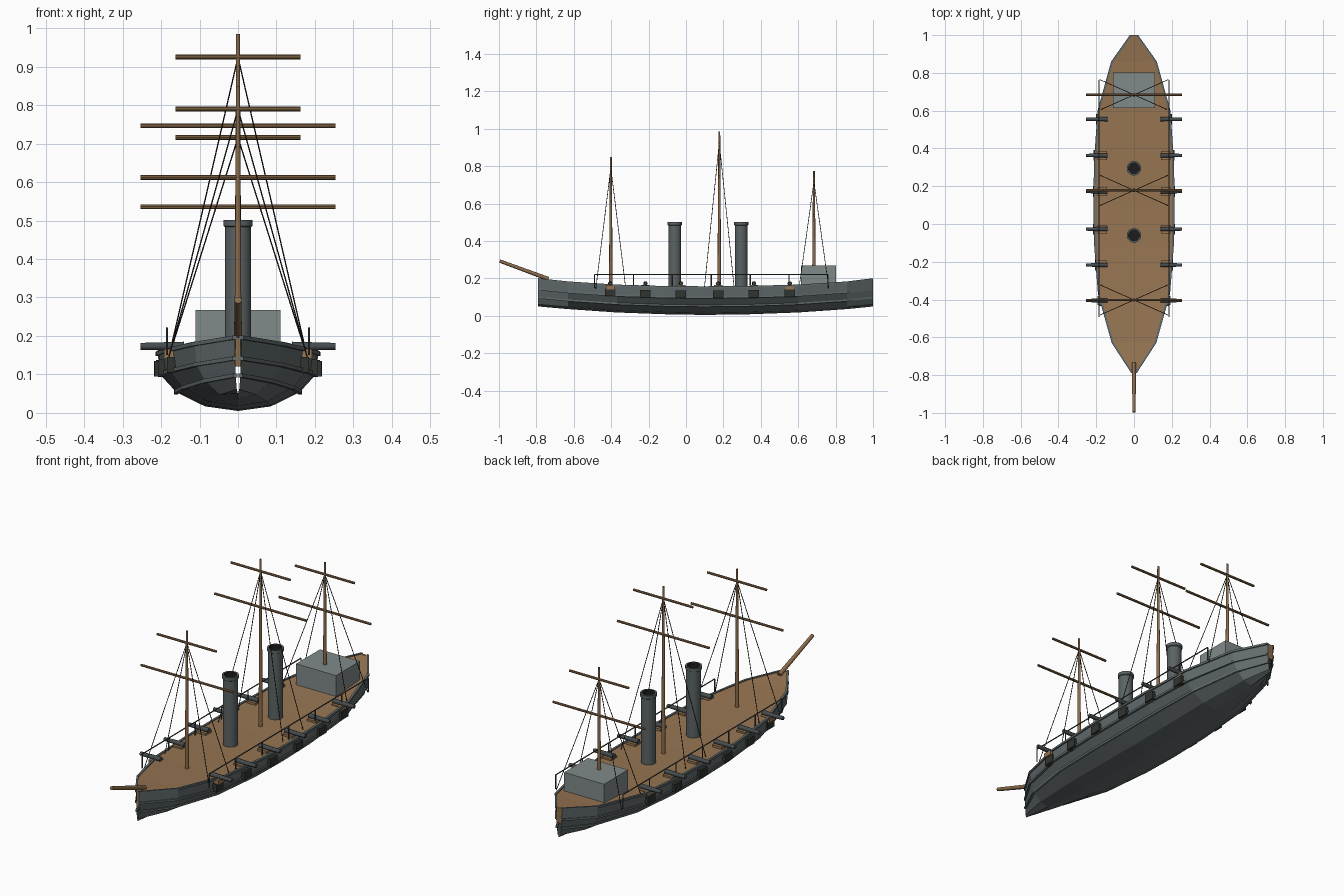
import bpy, bmesh, math
from mathutils import Vector

if "Cube" in bpy.data.objects:
    bpy.data.objects.remove(bpy.data.objects["Cube"])


def material(name, rgb):
    m = bpy.data.materials.new(name)
    m.use_nodes = True
    m.diffuse_color = (*rgb, 1)
    bsdf = next(n for n in m.node_tree.nodes if n.type == 'BSDF_PRINCIPLED')
    bsdf.inputs["Base Color"].default_value = (*rgb, 1)
    return m


HULL = material("hull grey", (0.125, 0.15, 0.155))
DECK = material("deck wood", (0.31, 0.18, 0.085))
SPAR = material("spar wood", (0.26, 0.15, 0.07))
HOUSE = material("pale grey", (0.22, 0.255, 0.255))
FUNNEL = material("funnel grey", (0.105, 0.125, 0.13))
GUN = material("gun iron", (0.06, 0.072, 0.075))
PORT = material("port dark", (0.03, 0.035, 0.03))
ROPE = material("rope dark", (0.025, 0.018, 0.014))
SOOT = material("soot", (0.012, 0.012, 0.012))


def finish(name, bm, *mats):
    bmesh.ops.recalc_face_normals(bm, faces=bm.faces)
    me = bpy.data.meshes.new(name)
    bm.to_mesh(me)
    bm.free()
    for m in mats:
        me.materials.append(m)
    ob = bpy.data.objects.new(name, me)
    bpy.context.scene.collection.objects.link(ob)
    return ob


def smooth(ob):
    bpy.ops.object.select_all(action='DESELECT')
    ob.select_set(True)
    bpy.context.view_layer.objects.active = ob
    bpy.ops.object.shade_smooth_by_angle(angle=math.radians(40))


def rod(name, a, b, r1, r2, mat, sides=8):
    a, b = Vector(a), Vector(b)
    bm = bmesh.new()
    bmesh.ops.create_cone(bm, cap_ends=True, segments=sides, radius1=r1,
                          radius2=r2, depth=(b - a).length)
    turn = (b - a).to_track_quat('Z', 'Y').to_matrix()
    for v in bm.verts:
        v.co = turn @ v.co + (a + b) / 2
    ob = finish(name, bm, mat)
    if sides > 6:
        smooth(ob)
    return ob


def box(name, center, size, mat):
    bm = bmesh.new()
    bmesh.ops.create_cube(bm, size=1)
    for v in bm.verts:
        v.co = Vector(c + s * k for c, s, k in zip(center, size, v.co))
    return finish(name, bm, mat)


# Stations: y, half breadth, deck height, keel height
STATIONS = [(-0.79, 0.008, 0.197, 0.05), (-0.63, 0.112, 0.18, 0.036),
            (-0.37, 0.185, 0.163, 0.018), (-0.1, 0.206, 0.155, 0.008),
            (0.1, 0.209, 0.154, 0.005), (0.33, 0.206, 0.156, 0.008),
            (0.6, 0.187, 0.163, 0.018), (0.86, 0.115, 0.18, 0.036),
            (1.0, 0.016, 0.197, 0.05)]
# Section: fraction of breadth, fraction of height
SECTION = [(1, 1), (0.965, 0.63), (0.77, 0.33), (0.41, 0.08), (0, 0)]


def point(st, sec, side):
    y, half, top, keel = st
    return Vector((side * half * sec[0], y, keel + (top - keel) * sec[1]))


def at(y):
    for a, b in zip(STATIONS, STATIONS[1:]):
        if a[0] <= y <= b[0]:
            t = (y - a[0]) / (b[0] - a[0])
            return [p + (q - p) * t for p, q in zip(a, b)]


# Hull shell, open at the narrow ends
bm = bmesh.new()
ring = [(s, 1) for s in SECTION] + [(s, -1) for s in SECTION[-2::-1]]
rows = [[bm.verts.new(point(st, s, d)) for s, d in ring] for st in STATIONS]
for r, q in zip(rows, rows[1:]):
    for i in range(len(ring) - 1):
        bm.faces.new((r[i], r[i + 1], q[i + 1], q[i]))
finish("hull", bm, HULL)

# Deck
bm = bmesh.new()
pairs = [[bm.verts.new(point(st, SECTION[0], d)) for d in (1, -1)] for st in STATIONS]
for p, q in zip(pairs, pairs[1:]):
    bm.faces.new((p[0], q[0], q[1], p[1]))
finish("deck", bm, DECK)

# Wales running along the hull edges
for k, sec in enumerate(SECTION[:3]):
    for side in (1, -1):
        bm = bmesh.new()
        loops = []
        for st in STATIONS:
            p = point(st, sec, side)
            loops.append([bm.verts.new(p + Vector((side * dx, 0, dz))) for dx, dz in
                          ((-0.005, -0.006), (0.006, -0.006), (0.006, 0.004), (-0.005, 0.004))])
        for a, b in zip(loops, loops[1:]):
            for i in range(4):
                j = (i + 1) % 4
                bm.faces.new((a[i], a[j], b[j], b[i]))
        bm.faces.new(loops[0])
        bm.faces.new(loops[-1])
        finish(f"wale_{k + 1}_{'left' if side > 0 else 'right'}", bm, HULL)

# Stem and stern posts
box("stem_post", (0, -0.785, 0.158), (0.014, 0.01, 0.076), SPAR)
box("stern_post", (0, 0.994, 0.158), (0.03, 0.01, 0.076), SPAR)
rod("bowsprit", (0, -0.735, 0.197), (0, -0.996, 0.293), 0.011, 0.009, SPAR, 10)

# Deckhouse
box("deckhouse", (0, 0.708, 0.21), (0.22, 0.188, 0.116), HOUSE)

# Funnels: revolved profile with a rim and a dark mouth
PROFILE = [(0.034, 0.15), (0.034, 0.483), (0.038, 0.486), (0.038, 0.502),
           (0.029, 0.502), (0.029, 0.44), (0, 0.44)]
for n, y in enumerate((-0.06, 0.295)):
    bm = bmesh.new()
    vs = [bm.verts.new((r, y, z)) for r, z in PROFILE]
    es = [bm.edges.new(e) for e in zip(vs, vs[1:])]
    bmesh.ops.spin(bm, geom=vs + es, cent=(0, y, 0), axis=(0, 0, 1),
                   angle=math.tau, steps=24)
    bmesh.ops.remove_doubles(bm, verts=bm.verts, dist=0.0001)
    for f in bm.faces:
        c = f.calc_center_median()
        inside = math.hypot(c.x, c.y - y) < 0.0295
        f.material_index = int(inside)
    smooth(finish(f"funnel_{n + 1}", bm, FUNNEL, SOOT))

# Masts with yards and shrouds: name, y, top, upper yard, lower yard
MASTS = [("fore", -0.402, 0.85, 0.79, 0.612), ("main", 0.178, 0.985, 0.925, 0.746),
         ("mizzen", 0.684, 0.775, 0.716, 0.536)]
for name, y, top, upper, lower in MASTS:
    rod(f"{name}_mast", (0, y, 0.15), (0, y, top), 0.010, 0.005, SPAR, 10)
    for label, z, half in (("upper", upper, 0.163), ("lower", lower, 0.253)):
        rod(f"{name}_{label}_yard", (-half, y, z), (half, y, z), 0.006, 0.006, SPAR)
    for side in (1, -1):
        for dy in (-0.08, 0.08):
            rod(f"{name}_shroud", (side * 0.18, y + dy, 0.145), (0, y, upper),
                0.0018, 0.0018, ROPE, 5)

# Broadside guns, carriages and hull ports
for y in (-0.405, -0.217, -0.027, 0.172, 0.363, 0.555):
    _, half, top, _ = at(y)
    for side in (1, -1):
        rod("gun_barrel", (side * 0.14, y, 0.173), (side * 0.253, y, 0.173),
            0.012, 0.009, GUN, 10)
        box("gun_carriage", (side * 0.168, y, 0.154), (0.05, 0.046, 0.024), DECK)
        box("gun_port", (side * (half - 0.002), y, top - 0.04), (0.024, 0.056, 0.04), PORT)

# Railings
POSTS = 7
for side in (1, -1):
    x = side * 0.185
    rod("hand_rail", (x, -0.49, 0.22), (x, 0.76, 0.22), 0.003, 0.003, GUN, 6)
    for i in range(POSTS):
        y = -0.49 + 1.25 * i / (POSTS - 1)
        rod("rail_post", (x, y, 0.15), (x, y, 0.22), 0.003, 0.003, GUN, 6)
